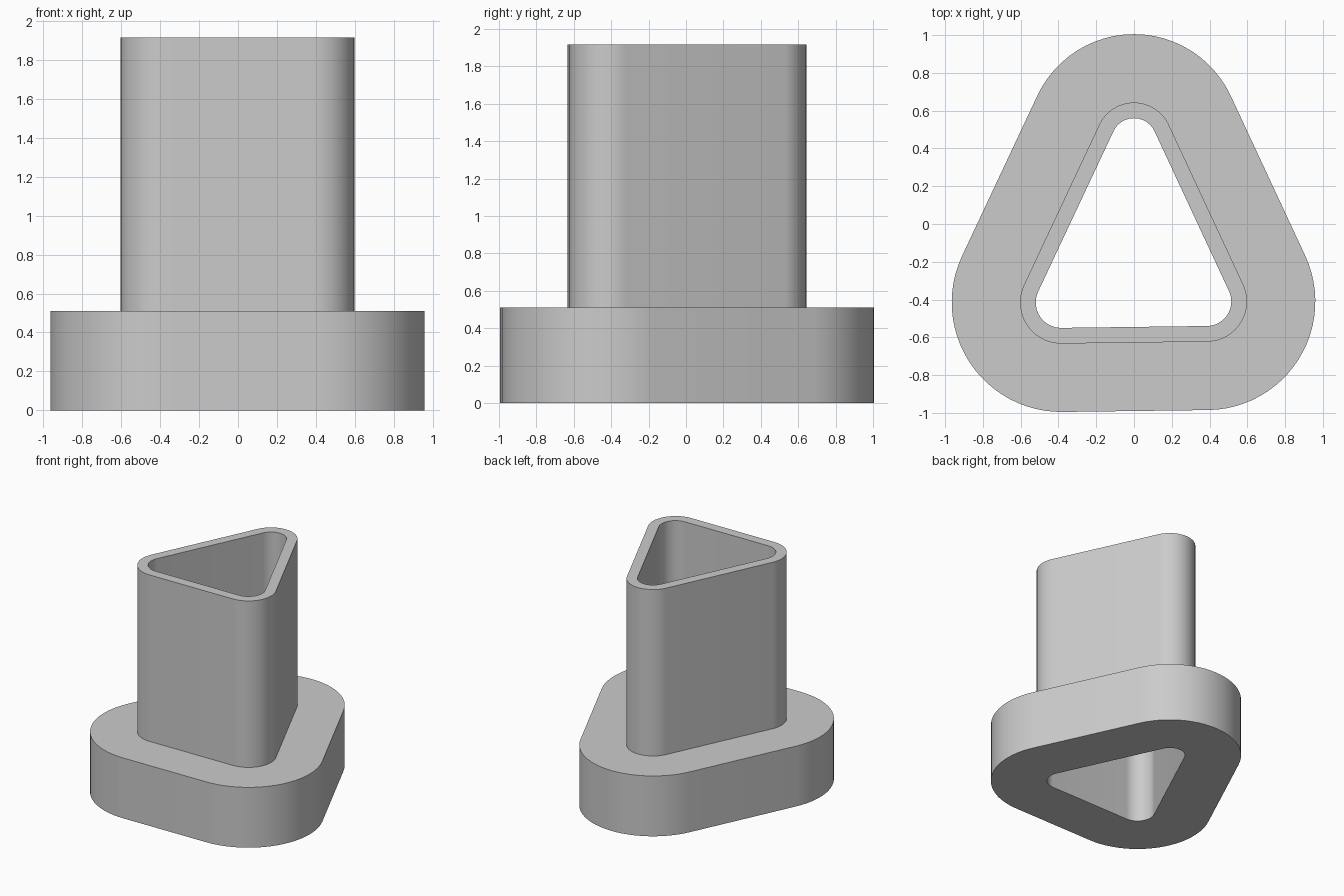
import bpy
import bmesh
import math
from mathutils import Vector

cube = bpy.data.objects.get("Cube")
if cube:
    bpy.data.objects.remove(cube, do_unlink=True)

# One plain grey
grey = bpy.data.materials.new("plain_grey")
grey.use_nodes = True
colour = (0.6, 0.6, 0.6, 1)
grey.diffuse_color = colour
grey.node_tree.nodes["Principled BSDF"].inputs["Base Color"].default_value = colour

# Corner circles of the bore, anticlockwise: centre and radius
CORNERS = [(Vector((0.385, -0.41)), 0.13),
           (Vector((0, 0.44)), 0.12),
           (Vector((-0.385, -0.415)), 0.135)]
ARC_STEPS = 24


def tangent_angle(a, b):
    """Direction of the outer normal of the line touching circles a and b."""
    (ca, ra), (cb, rb) = a, b
    d = cb - ca
    return math.atan2(d.y, d.x) - math.acos((ra - rb) / d.length)


def rounded_triangle(offset):
    """Outline of the bore, grown outwards by the offset."""
    points = []
    for i, (centre, radius) in enumerate(CORNERS):
        start = tangent_angle(CORNERS[i - 1], CORNERS[i])
        end = tangent_angle(CORNERS[i], CORNERS[(i + 1) % 3])
        sweep = (end - start) % math.tau
        for k in range(ARC_STEPS + 1):
            a = start + sweep * k / ARC_STEPS
            points.append(centre + (radius + offset) * Vector((math.cos(a), math.sin(a))))
    return points


# Wall section as (offset from bore, height), swept round the outline
BORE, TUBE, FLANGE = 0, 0.083, 0.445
FLANGE_TOP, TUBE_TOP = 0.51, 1.917
section = [(BORE, 0), (FLANGE, 0), (FLANGE, FLANGE_TOP),
           (TUBE, FLANGE_TOP), (TUBE, TUBE_TOP), (BORE, TUBE_TOP)]

bm = bmesh.new()
loops = [[bm.verts.new((p.x, p.y, z)) for p in rounded_triangle(offset)]
         for offset, z in section]
for i, lower in enumerate(loops):
    upper = loops[(i + 1) % len(loops)]
    for k in range(len(lower)):
        n = (k + 1) % len(lower)
        bm.faces.new((lower[k], lower[n], upper[n], upper[k]))
bmesh.ops.recalc_face_normals(bm, faces=bm.faces)

mesh = bpy.data.meshes.new("flanged_tube")
bm.to_mesh(mesh)
bm.free()
mesh.materials.append(grey)
tube = bpy.data.objects.new("flanged_tube", mesh)
bpy.context.collection.objects.link(tube)

# Smooth walls, sharp rims
bpy.ops.object.select_all(action="DESELECT")
tube.select_set(True)
bpy.context.view_layer.objects.active = tube
bpy.ops.object.shade_smooth_by_angle(angle=math.radians(30))
